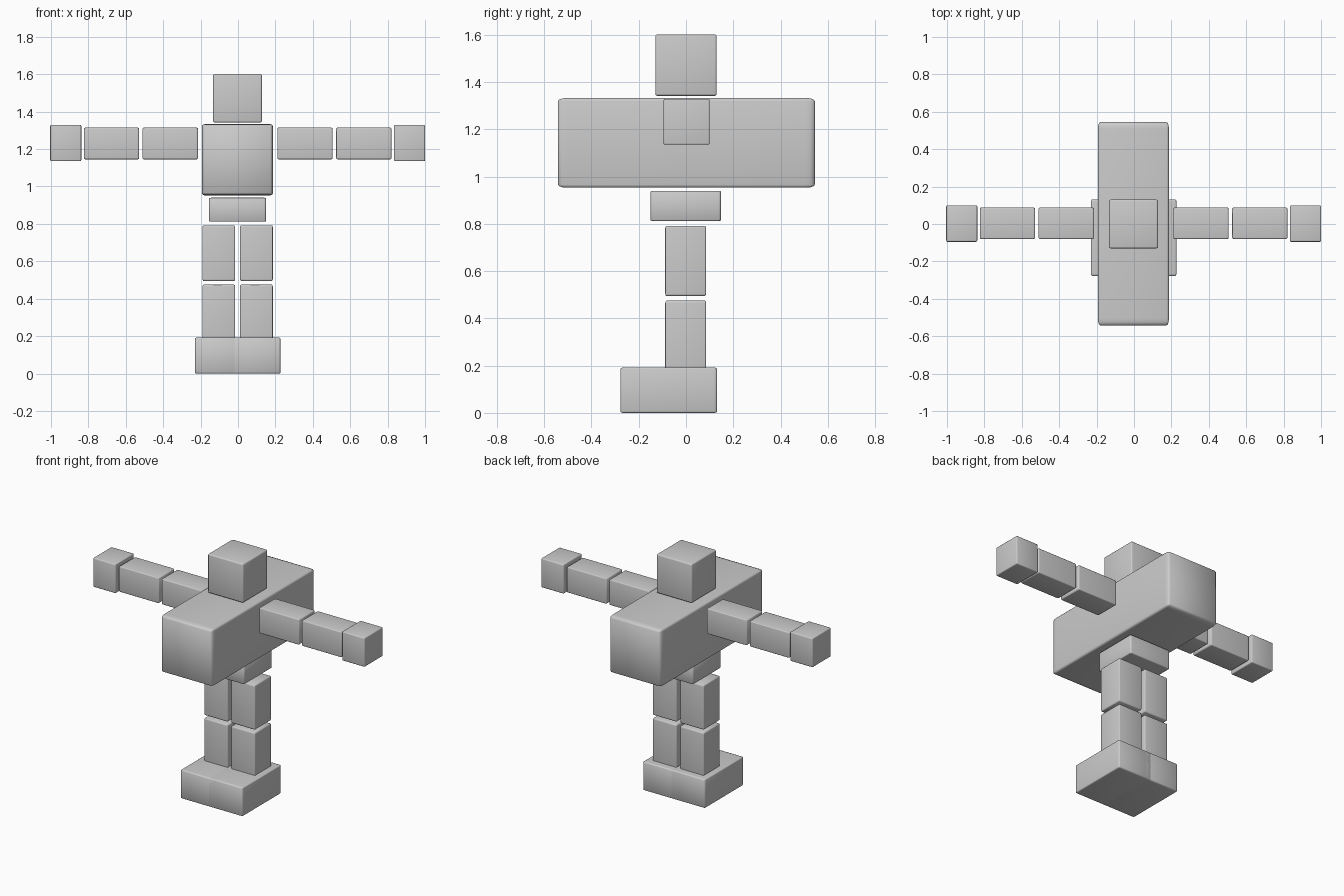
import bpy
import bmesh

if "Cube" in bpy.data.objects:
    bpy.data.objects.remove(bpy.data.objects["Cube"])

# One plain grey for the whole figure
grey = bpy.data.materials.new("plain grey")
grey.use_nodes = True
COLOR = (0.6, 0.6, 0.6, 1)
grey.diffuse_color = COLOR
grey.node_tree.nodes["Principled BSDF"].inputs["Base Color"].default_value = COLOR


def block(name, x, y, z):
    """Rounded unit cube stretched to fill the given x, y and z ranges."""
    bm = bmesh.new()
    bmesh.ops.create_cube(bm, size=1)
    bmesh.ops.bevel(bm, geom=bm.edges[:], offset=0.035, segments=3,
                    profile=0.5, affect='EDGES')
    for v in bm.verts:
        for i, (low, high) in enumerate((x, y, z)):
            v.co[i] *= high - low
    for f in bm.faces:
        f.smooth = True
    mesh = bpy.data.meshes.new(name)
    bm.to_mesh(mesh)
    bm.free()
    mesh.materials.append(grey)
    ob = bpy.data.objects.new(name, mesh)
    ob.location = [(low + high) / 2 for low, high in (x, y, z)]
    bpy.context.collection.objects.link(ob)


# Head, chest and hips
block("head", (-0.133, 0.128), (-0.13, 0.13), (1.342, 1.602))
block("chest", (-0.193, 0.187), (-0.542, 0.545), (0.953, 1.333))
block("hips", (-0.155, 0.15), (-0.15, 0.148), (0.812, 0.94))

# Limb parts, given for the left side as x, y and z ranges
LIMBS = {
    "upper_arm": ((0.212, 0.508), (-0.08, 0.088), (1.145, 1.315)),
    "forearm": ((0.527, 0.822), (-0.08, 0.088), (1.145, 1.315)),
    "hand": ((0.836, 1.002), (-0.095, 0.1), (1.135, 1.329)),
    "thigh": ((0.013, 0.188), (-0.088, 0.085), (0.495, 0.792)),
    "shin": ((0.013, 0.188), (-0.088, 0.085), (0.178, 0.475)),
    "foot": ((-0.026, 0.229), (-0.278, 0.132), (0, 0.192)),
}
CENTRE = -0.002
for part, ((inner, outer), y, z) in LIMBS.items():
    block("left_" + part, (CENTRE + inner, CENTRE + outer), y, z)
    block("right_" + part, (CENTRE - outer, CENTRE - inner), y, z)
